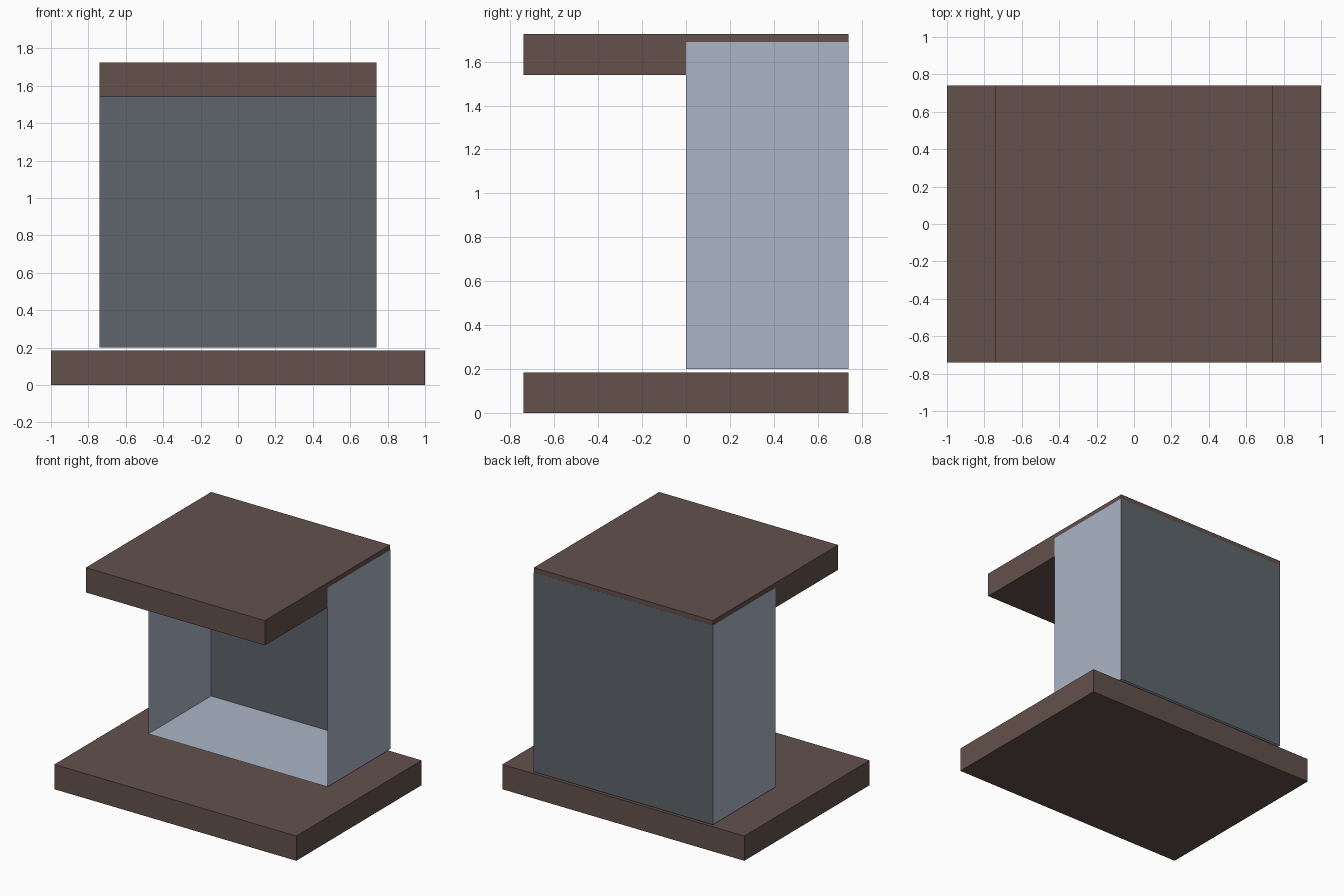
import bpy, bmesh
from mathutils import Vector

if "Cube" in bpy.data.objects:
    bpy.data.objects.remove(bpy.data.objects["Cube"])


def material(name, rgb):
    # sRGB 0-255 to linear diffuse colour
    lin = [((c / 255 + 0.055) / 1.055) ** 2.4 for c in rgb]
    mat = bpy.data.materials.new(name)
    mat.diffuse_color = (*lin, 1)
    mat.use_nodes = True
    mat.node_tree.nodes["Principled BSDF"].inputs["Base Color"].default_value = mat.diffuse_color
    return mat


brown = material("dark brown", (99, 81, 76))
light = material("light blue grey", (171, 181, 198))
dark = material("dark slate grey", (94, 101, 109))


def box(name, lo, hi, mats, open_front=False):
    lo, hi = Vector(lo), Vector(hi)
    bm = bmesh.new()
    bmesh.ops.create_cube(bm, size=1)
    for v in bm.verts:
        v.co = Vector([(lo[i] + hi[i]) / 2 + v.co[i] * (hi[i] - lo[i]) for i in range(3)])
    bm.normal_update()
    if open_front:
        front = [f for f in bm.faces if f.normal.y < -0.5]
        bmesh.ops.delete(bm, geom=front, context='FACES')
    # The back panel takes the second colour when there is one
    for f in bm.faces:
        f.material_index = int(len(mats) > 1 and f.normal.y > 0.5)
    mesh = bpy.data.meshes.new(name)
    bm.to_mesh(mesh)
    bm.free()
    for m in mats:
        mesh.materials.append(m)
    obj = bpy.data.objects.new(name, mesh)
    bpy.context.collection.objects.link(obj)
    return obj


# Wide base slab and square roof slab
box("base_slab", (-1, -0.74, 0), (1, 0.74, 0.185), [brown])
box("roof_slab", (-0.74, -0.74, 1.54), (0.74, 0.74, 1.725), [brown])

# Thin shell, open at the front, slightly proud of the roof sides
box("open_shell", (-0.741, 0, 0.2), (0.741, 0.741, 1.69), [light, dark], open_front=True)
